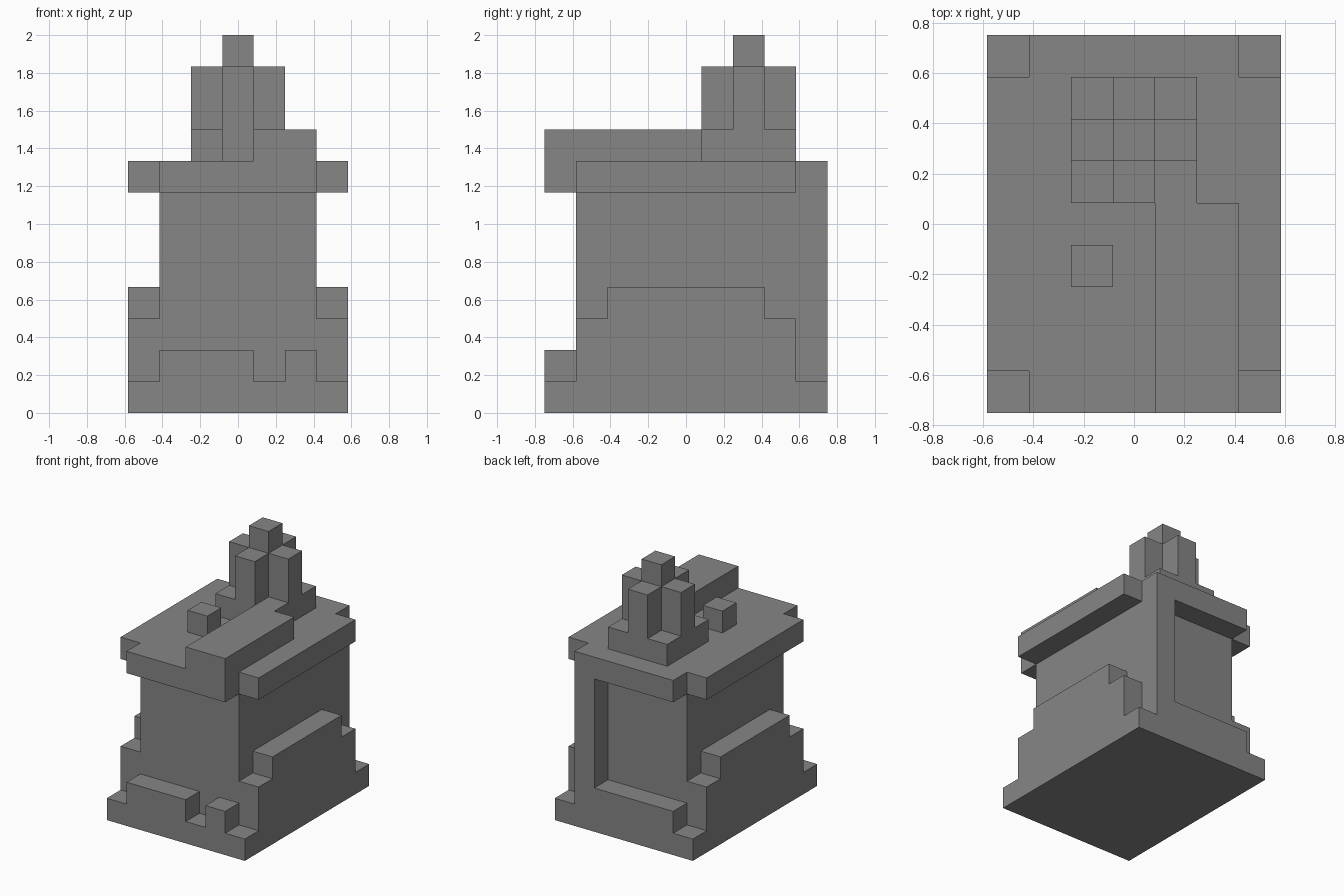
import bpy
import bmesh
from mathutils import Vector

UNIT = 1 / 6  # edge length of one block

cube = bpy.data.objects.get("Cube")
if cube:
    bpy.data.objects.remove(cube, do_unlink=True)

stone = bpy.data.materials.new("grey stone")
stone.use_nodes = True
GREY = (0.238, 0.238, 0.238, 1)
stone.diffuse_color = GREY
stone.node_tree.nodes["Principled BSDF"].inputs["Base Color"].default_value = GREY


def extrude(name, profile, axis, low, high):
    """Prism from a 2D outline, in block units, pushed along one axis."""
    bm = bmesh.new()
    verts = []
    for a, b in profile:
        co = [a, b]
        co.insert(axis, low)
        verts.append(bm.verts.new(Vector(co) * UNIT))
    face = bm.faces.new(verts)
    moved = bmesh.ops.extrude_face_region(bm, geom=[face])["geom"]
    offset = Vector()
    offset[axis] = (high - low) * UNIT
    bmesh.ops.translate(bm, vec=offset,
                        verts=[g for g in moved if isinstance(g, bmesh.types.BMVert)])
    bmesh.ops.recalc_face_normals(bm, faces=bm.faces)
    mesh = bpy.data.meshes.new(name)
    bm.to_mesh(mesh)
    bm.free()
    mesh.materials.append(stone)
    obj = bpy.data.objects.new(name, mesh)
    bpy.context.collection.objects.link(obj)
    return obj


def box(name, x, y, z):
    outline = [(x[0], y[0]), (x[1], y[0]), (x[1], y[1]), (x[0], y[1])]
    return extrude(name, outline, 2, *z)


def cross(w, d, inner_w, inner_d, cy=0):
    """Plus-shaped outline: a rectangle with notched corners."""
    quarter = [(w, inner_d), (inner_w, inner_d), (inner_w, d)]
    pts = quarter + [(-x, y) for x, y in reversed(quarter)]
    pts += [(-x, -y) for x, y in quarter]
    pts += [(x, -y) for x, y in reversed(quarter)]
    return [(x, y + cy) for x, y in pts]


# Base and main walls
box("base_slab", (-3.5, 3.5), (-4.5, 4.5), (0, 1))
box("walls", (-2.5, 2.5), (-3.5, 3.5), (1, 7))

# Rear pillar and sill around the recess
extrude("rear_frame", [(-2.5, 1), (2.5, 1), (2.5, 7), (1.5, 7), (1.5, 2), (-2.5, 2)],
        1, 3.5, 4.5)

# Front steps with a gap between them
box("front_step_long", (-2.5, 0.5), (-4.5, -3.5), (1, 2))
box("front_step_short", (1.5, 2.5), (-4.5, -3.5), (1, 2))

# Stepped buttress on each side
buttress = [(-3.5, 1), (3.5, 1), (3.5, 3), (2.5, 3),
            (2.5, 4), (-2.5, 4), (-2.5, 3), (-3.5, 3)]
extrude("left_buttress", buttress, 0, 2.5, 3.5)
extrude("right_buttress", buttress, 0, -3.5, -2.5)

# Roof with notched corners, and the blocks on it
extrude("roof", cross(3.5, 4.5, 2.5, 3.5), 2, 7, 8)
box("roof_beam", (0.5, 2.5), (-4.5, 0.5), (8, 9))
box("roof_block", (-1.5, -0.5), (-1.5, -0.5), (8, 9))

# Tower
box("tower_foot", (-1.5, 1.5), (0.5, 3.5), (8, 9))
extrude("tower_shaft", cross(1.5, 1.5, 0.5, 0.5, cy=2), 2, 9, 11)
box("tower_tip", (-0.5, 0.5), (1.5, 2.5), (11, 12))
